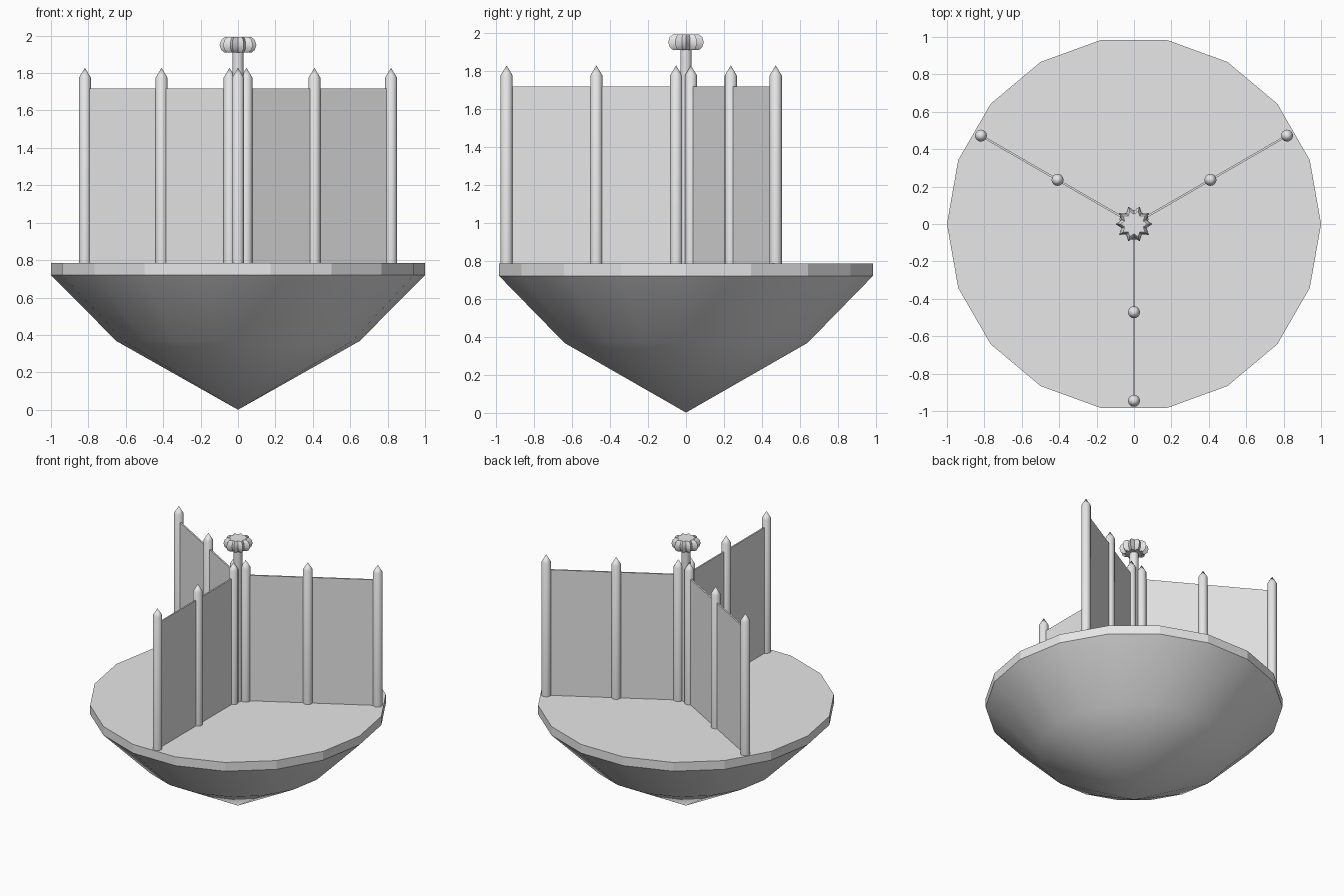
import bpy, bmesh, math
from mathutils import Matrix

cube = bpy.data.objects.get("Cube")
if cube:
    bpy.data.objects.remove(cube, do_unlink=True)

# Single stone grey
grey = bpy.data.materials.new("light_grey")
grey.use_nodes = True
colour = (0.8, 0.8, 0.8, 1)
grey.diffuse_color = colour
grey.node_tree.nodes["Principled BSDF"].inputs["Base Color"].default_value = colour


def finish(name, bm, smooth_angle):
    bmesh.ops.recalc_face_normals(bm, faces=bm.faces)
    mesh = bpy.data.meshes.new(name)
    bm.to_mesh(mesh)
    bm.free()
    mesh.materials.append(grey)
    obj = bpy.data.objects.new(name, mesh)
    bpy.context.collection.objects.link(obj)
    if smooth_angle:
        bpy.ops.object.select_all(action="DESELECT")
        obj.select_set(True)
        bpy.context.view_layer.objects.active = obj
        bpy.ops.object.shade_smooth_by_angle(angle=math.radians(smooth_angle))
    return obj


def lathe(name, profile, sides, smooth_angle=0, centre=(0, 0), valley=1.0):
    """Turn (radius, z) points about a vertical axis; valley pulls in every other column."""
    bm = bmesh.new()
    rings = []
    for r, z in profile:
        if r == 0:
            rings.append([bm.verts.new((*centre, z))] * sides)
            continue
        ring = []
        for i in range(sides):
            a = math.tau * i / sides
            k = r * (valley if i % 2 else 1)
            ring.append(bm.verts.new((centre[0] + k * math.cos(a),
                                      centre[1] + k * math.sin(a), z)))
        rings.append(ring)
    for low, high in zip(rings, rings[1:]):
        for i in range(sides):
            j = (i + 1) % sides
            corners = dict.fromkeys((low[i], low[j], high[j], high[i]))
            bm.faces.new(list(corners))
    for ring in (rings[0], rings[-1]):
        if ring[0] is not ring[1]:
            bm.faces.new(ring)
    return finish(name, bm, smooth_angle)


FLOOR = 0.785
RIM = 0.72

# Round floor slab and the pointed bowl beneath it
lathe("floor_disc", [(1, RIM), (1, FLOOR)], 18)
lathe("pointed_bowl", [(0, 0), (0.65, 0.367), (1, RIM)], 18, 40)

# Three walls, each with three pointed posts
wall_names = ("front", "left", "right")
for side, degrees in zip(wall_names, (-90, 30, 150)):
    a = math.radians(degrees)
    for place, d in (("inner", 0.052), ("middle", 0.472), ("outer", 0.945)):
        lathe(f"{side}_{place}_post",
              [(0.032, FLOOR - 0.01), (0.032, 1.775), (0, 1.828)], 16, 35,
              (d * math.cos(a), d * math.sin(a)))
    bm = bmesh.new()
    bmesh.ops.create_cube(bm, size=1)
    bmesh.ops.scale(bm, vec=(0.93, 0.011, 1.718 - FLOOR), verts=bm.verts)
    bmesh.ops.translate(bm, vec=(0.475, 0, (1.718 + FLOOR) / 2), verts=bm.verts)
    bmesh.ops.rotate(bm, matrix=Matrix.Rotation(a, 3, "Z"), verts=bm.verts)
    finish(f"{side}_wall", bm, 0)

# Central pole with a ribbed knob
lathe("centre_pole", [(0.03, FLOOR - 0.01), (0.03, 1.93)], 16, 35)
lathe("ribbed_knob",
      [(0, 1.91), (0.072, 1.91), (0.09, 1.924), (0.098, 1.95),
       (0.09, 1.977), (0.072, 1.992), (0, 1.992)],
      20, 32, valley=0.72)
